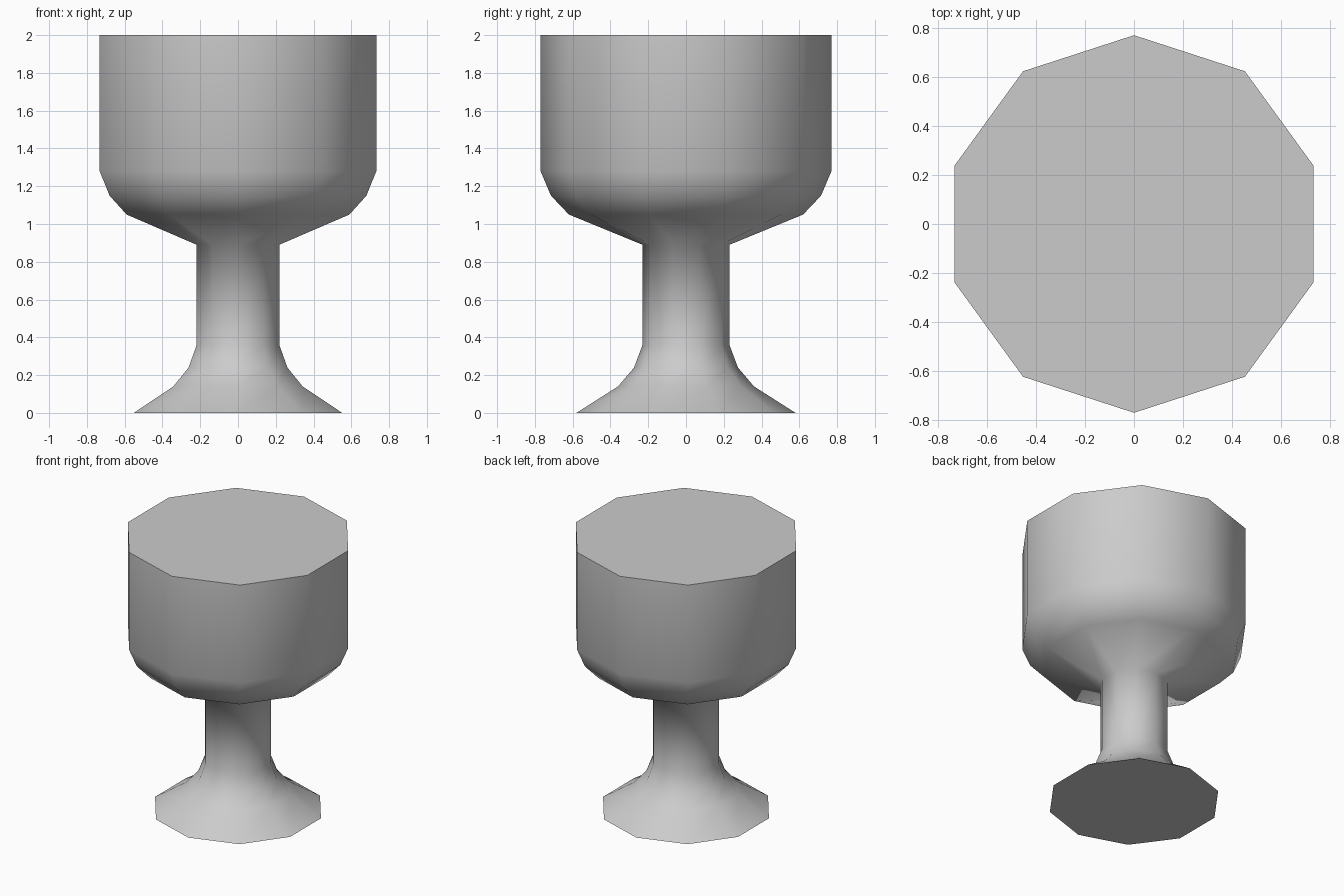
import bpy, bmesh
from math import pi, radians, sin, cos

if "Cube" in bpy.data.objects:
    bpy.data.objects.remove(bpy.data.objects["Cube"], do_unlink=True)

SIDES = 10

# plain grey for the whole goblet
grey = bpy.data.materials.new("light_grey")
grey.use_nodes = True
colour = (0.6, 0.6, 0.6, 1)
grey.diffuse_color = colour
grey.node_tree.nodes["Principled BSDF"].inputs["Base Color"].default_value = colour

# corner radius and height: flared foot, stem, rounded bowl
foot = [(0.58, 0), (0.36, 0.14), (0.275, 0.24)]
stem = [(0.23, 0.36), (0.23, 0.89)]
bowl = [(0.62, 1.05), (0.715, 1.15), (0.77, 1.28), (0.77, 2)]


def ring(bm, radius, height):
    angles = [pi / 2 + 2 * pi * i / SIDES for i in range(SIDES)]
    return [bm.verts.new((radius * cos(a), radius * sin(a), height)) for a in angles]


# turned body with flat closed ends
bm = bmesh.new()
rings = [ring(bm, r, z) for r, z in foot + stem + bowl]
for low, high in zip(rings, rings[1:]):
    for i in range(SIDES):
        j = (i + 1) % SIDES
        bm.faces.new((low[i], low[j], high[j], high[i]))
bm.faces.new(rings[0][::-1])
bm.faces.new(rings[-1])

mesh = bpy.data.meshes.new("goblet")
bm.to_mesh(mesh)
bm.free()
mesh.materials.append(grey)
goblet = bpy.data.objects.new("goblet", mesh)
bpy.context.collection.objects.link(goblet)

# smooth sides, crisp rim and base edge
bpy.ops.object.select_all(action="DESELECT")
goblet.select_set(True)
bpy.context.view_layer.objects.active = goblet
bpy.ops.object.shade_smooth_by_angle(angle=radians(80))
